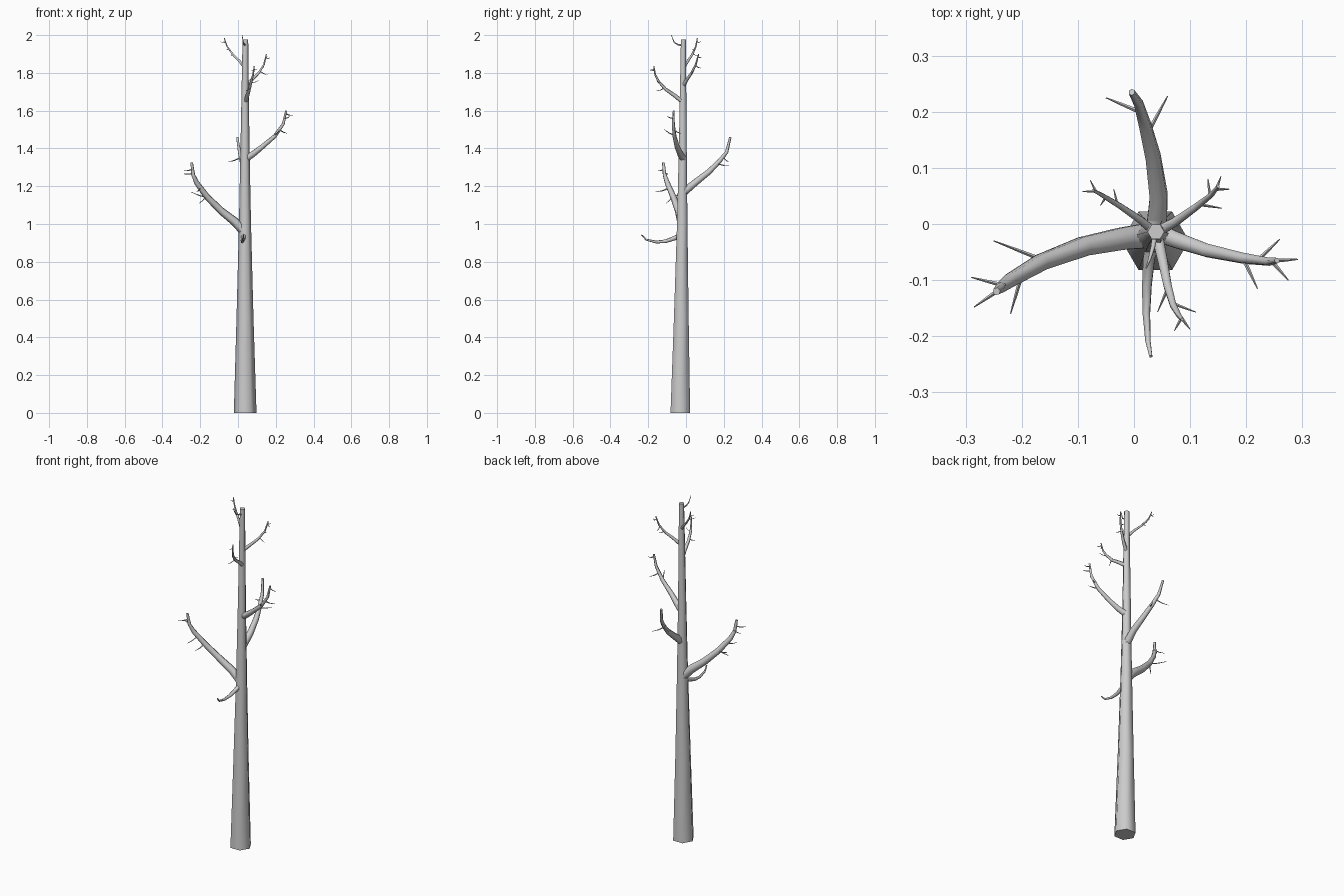
import bpy, bmesh, math
from mathutils import Vector


def add_tube(bm, pts, radii, sides):
    """Sweep a tapered polygon along pts, capped at both ends."""
    pts = [Vector(p) for p in pts]
    rings = []
    for i, p in enumerate(pts):
        t = (pts[min(i + 1, len(pts) - 1)] - pts[max(i - 1, 0)]).normalized()
        ref = Vector((1, 0, 0)) if abs(t.z) > 0.95 else Vector((0, 0, 1))
        if rings:
            ref = u
        u = (ref - t * ref.dot(t)).normalized()
        v = t.cross(u)
        rings.append([bm.verts.new(p + radii[i] * (u * math.cos(a) + v * math.sin(a)))
                      for a in (2 * math.pi * k / sides for k in range(sides))])
    for a, b in zip(rings, rings[1:]):
        for k in range(sides):
            n = (k + 1) % sides
            bm.faces.new((a[k], a[n], b[n], b[k]))
    bm.faces.new(rings[0][::-1])
    bm.faces.new(rings[-1])


def finish(bm, name):
    me = bpy.data.meshes.new(name)
    bm.to_mesh(me)
    bm.free()
    ob = bpy.data.objects.new(name, me)
    bpy.context.collection.objects.link(ob)
    bpy.ops.object.select_all(action='DESELECT')
    bpy.context.view_layer.objects.active = ob
    ob.select_set(True)
    bpy.ops.object.shade_smooth_by_angle(angle=math.radians(65))


def branch(name, pts, r0, r1, twigs=(), twig_r=0.004):
    bm = bmesh.new()
    n = len(pts) - 1
    add_tube(bm, pts, [r0 + (r1 - r0) * i / n for i in range(n + 1)], 6)
    # Twigs: slim, slightly upturned spikes
    for a, b in twigs:
        a, b = Vector(a), Vector(b)
        mid = (a + b) / 2 - Vector((0, 0, 0.004))
        add_tube(bm, [a, mid, b], [twig_r, twig_r * 0.7, twig_r * 0.25], 4)
    finish(bm, name)


# Trunk
bm = bmesh.new()
add_tube(bm, [(0.038, -0.03, 0), (0.037, -0.025, 0.5), (0.037, -0.02, 1.0),
              (0.037, -0.017, 1.4), (0.039, -0.014, 1.977)],
         [0.06, 0.045, 0.032, 0.024, 0.015], 6)
finish(bm, "trunk")

# Large branches
branch("left_branch",
       [(0.03, -0.02, 0.965), (-0.02, -0.026, 1.015), (-0.09, -0.04, 1.07), (-0.165, -0.068, 1.145),
        (-0.22, -0.1, 1.22), (-0.237, -0.113, 1.26), (-0.245, -0.12, 1.325)], 0.026, 0.007,
       [((-0.16, -0.065, 1.14), (-0.25, -0.03, 1.17)),
        ((-0.2, -0.09, 1.19), (-0.22, -0.16, 1.17)),
        ((-0.23, -0.11, 1.27), (-0.29, -0.095, 1.265)),
        ((-0.24, -0.117, 1.29), (-0.285, -0.148, 1.285)),
        ((-0.165, -0.068, 1.15), (-0.205, -0.105, 1.11))])
branch("back_branch",
       [(0.04, -0.01, 1.17), (0.044, 0.05, 1.22), (0.034, 0.12, 1.275), (0.02, 0.175, 1.33),
        (0.008, 0.215, 1.38), (-0.004, 0.235, 1.46)], 0.021, 0.006,
       [((0.026, 0.165, 1.32), (0.06, 0.228, 1.31)),
        ((0.01, 0.2, 1.35), (-0.05, 0.225, 1.33))])
branch("right_branch",
       [(0.04, -0.015, 1.345), (0.08, -0.03, 1.37), (0.13, -0.047, 1.41), (0.195, -0.061, 1.465),
        (0.24, -0.067, 1.53), (0.255, -0.065, 1.6)], 0.019, 0.005,
       [((0.195, -0.062, 1.47), (0.22, -0.115, 1.5)),
        ((0.22, -0.065, 1.5), (0.26, -0.027, 1.48)),
        ((0.245, -0.066, 1.56), (0.275, -0.1, 1.57)),
        ((0.252, -0.065, 1.585), (0.292, -0.063, 1.575))])

# Low drooping branch
branch("low_front_branch",
       [(0.036, -0.02, 0.95), (0.027, -0.06, 0.925), (0.023, -0.11, 0.908), (0.022, -0.16, 0.905),
        (0.025, -0.21, 0.917), (0.03, -0.236, 0.943)], 0.014, 0.003)

# Upper branches
branch("upper_front_branch",
       [(0.04, -0.015, 1.645), (0.05, -0.06, 1.68), (0.06, -0.11, 1.715), (0.07, -0.145, 1.755),
        (0.08, -0.163, 1.79), (0.086, -0.17, 1.835)], 0.012, 0.003,
       [((0.06, -0.115, 1.72), (0.042, -0.157, 1.705)),
        ((0.07, -0.142, 1.75), (0.11, -0.157, 1.76)),
        ((0.085, -0.167, 1.815), (0.072, -0.19, 1.815)),
        ((0.085, -0.168, 1.82), (0.1, -0.188, 1.82))], 0.003)
branch("upper_right_branch",
       [(0.04, -0.015, 1.73), (0.075, 0.005, 1.765), (0.11, 0.03, 1.8), (0.138, 0.052, 1.845),
        (0.15, 0.067, 1.9)], 0.011, 0.003,
       [((0.115, 0.035, 1.81), (0.157, 0.028, 1.79)),
        ((0.135, 0.05, 1.84), (0.132, 0.08, 1.825)),
        ((0.147, 0.062, 1.88), (0.17, 0.062, 1.88)),
        ((0.147, 0.063, 1.885), (0.155, 0.085, 1.885))], 0.003)
branch("upper_left_branch",
       [(0.037, -0.014, 1.825), (0.01, 0.008, 1.86), (-0.025, 0.032, 1.895), (-0.058, 0.052, 1.94),
        (-0.073, 0.06, 1.985)], 0.009, 0.0025,
       [((-0.03, 0.036, 1.905), (-0.036, 0.062, 1.89)),
        ((-0.05, 0.048, 1.93), (-0.06, 0.033, 1.925)),
        ((-0.068, 0.058, 1.965), (-0.092, 0.058, 1.965)),
        ((-0.068, 0.058, 1.965), (-0.078, 0.078, 1.965))], 0.0025)
branch("top_front_branch",
       [(0.038, -0.015, 1.947), (0.034, -0.04, 1.949), (0.028, -0.062, 1.96), (0.022, -0.078, 2.0)],
       0.006, 0.0015)
